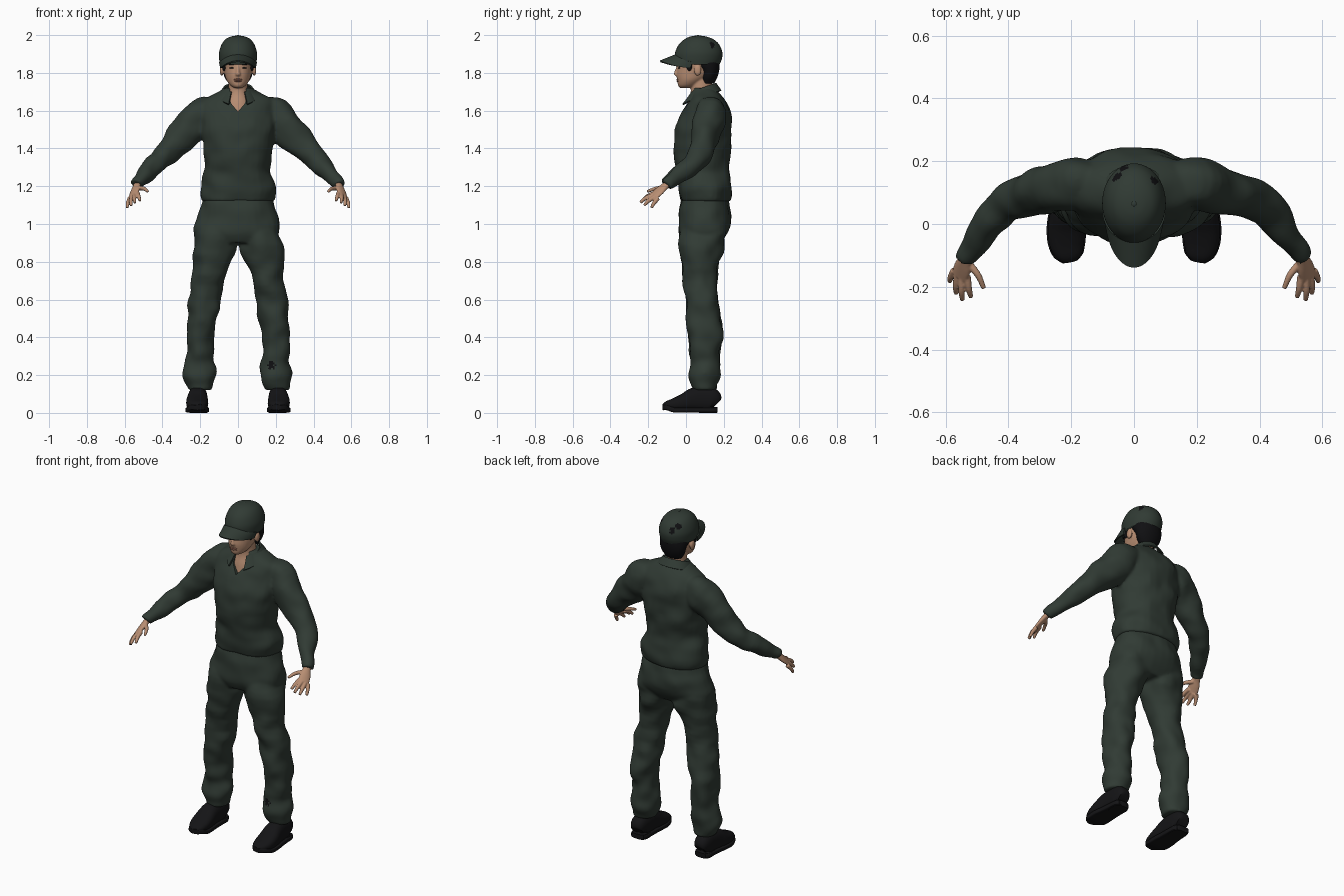
import bpy, bmesh, math
from mathutils import Vector, noise

if "Cube" in bpy.data.objects:
    bpy.data.objects.remove(bpy.data.objects["Cube"])


def material(name, *rgb):
    m = bpy.data.materials.new(name)
    m.use_nodes = True
    m.diffuse_color = (*rgb, 1)
    m.node_tree.nodes["Principled BSDF"].inputs["Base Color"].default_value = (*rgb, 1)
    return m


GREEN = material("dark_green_cloth", .030, .043, .034)
SKIN = material("skin", .48, .27, .17)
LIPS = material("lips", .36, .16, .11)
BLACK = material("black_hair", .005, .005, .006)
LEATHER = material("black_leather", .007, .007, .008)


def finish(name, bm, mat, angle=50):
    bmesh.ops.recalc_face_normals(bm, faces=bm.faces)
    me = bpy.data.meshes.new(name)
    bm.to_mesh(me)
    bm.free()
    ob = bpy.data.objects.new(name, me)
    bpy.context.collection.objects.link(ob)
    me.materials.append(mat)
    shade(ob, angle)
    return ob


def activate(ob):
    bpy.ops.object.select_all(action='DESELECT')
    ob.select_set(True)
    bpy.context.view_layer.objects.active = ob


def shade(ob, angle=50):
    activate(ob)
    bpy.ops.object.shade_smooth_by_angle(angle=math.radians(angle))


def apply(ob, kind, **settings):
    m = ob.modifiers.new(kind.title(), kind)
    for k, v in settings.items():
        setattr(m, k, v)
    activate(ob)
    bpy.ops.object.modifier_apply(modifier=m.name)


def fuse(ob, voxel, smooth):
    """Melt overlapping closed volumes into one smooth skin."""
    apply(ob, 'REMESH', mode='VOXEL', voxel_size=voxel)
    apply(ob, 'SMOOTH', factor=.5, iterations=smooth)
    shade(ob, 80)


def spline(rows, steps):
    """Catmull-Rom interpolation of equal-length number rows."""
    out = []
    for i in range(len(rows) - 1):
        quad = [rows[max(0, min(len(rows) - 1, i + k))] for k in (-1, 0, 1, 2)]
        for j in range(steps):
            t = j / steps
            out.append([(2*b + (c-a)*t + (2*a-5*b+4*c-d)*t*t + (3*b-a-3*c+d)*t**3) / 2
                        for a, b, c, d in zip(*quad)])
    return out + [list(rows[-1])]


def loft(bm, rows, ref=None, power=2, folds=0, steps=5, sides=32):
    """Skin rings (x, y, z, a, b); level rings unless ref gives the a axis."""
    rows = spline(rows, steps)
    rings = []
    for i, (x, y, z, a, b) in enumerate(rows):
        u, v = Vector((1, 0, 0)), Vector((0, 1, 0))
        if ref:
            t = (Vector(rows[min(i + 1, len(rows) - 1)][:3]) - Vector(rows[max(i - 1, 0)][:3])).normalized()
            u = Vector(ref)
            u = (u - t * u.dot(t)).normalized()
            v = t.cross(u)
        ring = []
        for k in range(sides):
            ang = math.tau * k / sides
            c, s = math.cos(ang), math.sin(ang)
            d = u * math.copysign(abs(c)**(2/power), c) * a + v * math.copysign(abs(s)**(2/power), s) * b
            p = Vector((x, y, z)) + d
            if folds:
                p += d.normalized() * folds * noise.noise(Vector((p.x * 11, p.y * 11, p.z * 13)))
            ring.append(bm.verts.new(p))
        rings.append(ring)
    for r, q in zip(rings, rings[1:]):
        for k in range(sides):
            n = (k + 1) % sides
            bm.faces.new((r[k], r[n], q[n], q[k]))
    bm.faces.new(rings[0][::-1])
    bm.faces.new(rings[-1])


def level(rows, s=1):
    """Rows (centre x, half width, front y, back y, z) to loft rings."""
    return [(s * x, (f + b) / 2, z, w, (b - f) / 2) for x, w, f, b, z in rows]


def along(rows, s):
    return [(s * r[0], *r[1:]) for r in rows]


def ball(bm, centre, size, seg=24):
    made = bmesh.ops.create_uvsphere(bm, u_segments=seg, v_segments=seg // 2, radius=1)["verts"]
    bmesh.ops.scale(bm, vec=size, verts=made)
    bmesh.ops.translate(bm, vec=centre, verts=made)


def spots(ob, mat, places, radius):
    """Colour the faces near the given places."""
    ob.data.materials.append(mat)
    for f in ob.data.polygons:
        for p in places:
            gap = (f.center - Vector(p)).length
            if gap < radius * (1 + .6 * noise.noise(f.center * 90)):
                f.material_index = 1


SIDES = (-1, 1)

# Trousers: hips and two legs
bm = bmesh.new()
loft(bm, level([(0, .165, .0, .2, 1.2), (0, .185, -.03, .225, 1.12), (0, .212, -.04, .24, 1.04),
                (0, .228, -.04, .228, .96), (0, .19, -.02, .18, .90)]), folds=.012, power=2.2)
leg = [(.12, .08, -.01, .21, 1.02), (.12, .117, -.04, .205, .89), (.148, .09, -.022, .168, .76),
       (.172, .084, -.003, .168, .62), (.188, .08, .003, .186, .5), (.2, .072, .013, .19, .4),
       (.2, .074, .02, .178, .3), (.202, .085, .022, .178, .23), (.204, .08, .025, .172, .18),
       (.205, .062, .035, .16, .12)]
for s in SIDES:
    loft(bm, level(leg, s), folds=.018)
trousers = finish("trousers", bm, GREEN)
fuse(trousers, .009, 4)
spots(trousers, BLACK, [(.175, .03, .25)], .02)

# Shirt: body and two sleeves
bm = bmesh.new()
loft(bm, level([(0, .188, -.03, .232, 1.12), (0, .202, -.04, .248, 1.18), (0, .188, -.045, .235, 1.24),
                (0, .174, -.055, .228, 1.31), (0, .185, -.066, .24, 1.42), (0, .2, -.052, .242, 1.52),
                (0, .205, -.015, .232, 1.6), (0, .18, .015, .2, 1.66), (0, .105, .03, .17, 1.70),
                (0, .07, .035, .15, 1.72)]), folds=.014, power=2.2)
sleeve = [(.12, .13, 1.6, .07, .07), (.19, .13, 1.575, .096, .085), (.285, .105, 1.475, .09, .073),
          (.36, .085, 1.395, .07, .066), (.42, .052, 1.335, .058, .06), (.48, -.025, 1.275, .05, .046),
          (.525, -.09, 1.225, .037, .036), (.535, -.108, 1.208, .034, .033)]
for s in SIDES:
    loft(bm, along(sleeve, s), ref=(0, 0, 1), folds=.014)
shirt = finish("shirt", bm, GREEN)
fuse(shirt, .009, 4)

# Open neck cut from the shirt
bm = bmesh.new()
outline = [(0, 1.595), (.038, 1.64), (.05, 1.8), (-.05, 1.8), (-.038, 1.64)]
base = bm.faces.new([bm.verts.new((x, -.2, z)) for x, z in outline])
grown = bmesh.ops.extrude_face_region(bm, geom=[base])["geom"]
bmesh.ops.translate(bm, vec=(0, .27, 0), verts=[g for g in grown if isinstance(g, bmesh.types.BMVert)])
cutter = finish("neck_cutter", bm, GREEN)
cutter.hide_render = True
apply(shirt, 'BOOLEAN', operation='DIFFERENCE', object=cutter, solver='EXACT')
bpy.data.objects.remove(cutter)
shade(shirt, 60)


def sheet(name, mat, across, down, point, thick):
    """Curved strip from a point function of two 0-1 parameters."""
    bm = bmesh.new()
    grid = [[bm.verts.new(point(i / across, j / down)) for j in range(down + 1)] for i in range(across + 1)]
    for i in range(across):
        for j in range(down):
            bm.faces.new((grid[i][j], grid[i + 1][j], grid[i + 1][j + 1], grid[i][j + 1]))
    ob = finish(name, bm, mat)
    apply(ob, 'SOLIDIFY', thickness=thick, offset=0)
    shade(ob)


def collar_point(u, v):
    a = math.radians(28 + 304 * u)
    front = (1 + math.cos(a)) / 2
    r = 1 + .42 * v
    return (.073 * r * math.sin(a), .09 - (.066 + .02 * v * front) * r * math.cos(a),
            1.745 - .05 * front - v * (.04 + .03 * front**3))


sheet("collar", GREEN, 40, 5, collar_point, .009)

# Neck, chest and head
bm = bmesh.new()
loft(bm, level([(0, .08, -.005, .12, 1.56), (0, .07, .01, .13, 1.64), (0, .053, .025, .135, 1.70),
                (0, .05, .02, .14, 1.78)]))
loft(bm, level([(0, .018, -.03, .02, 1.72), (0, .04, -.042, .06, 1.733), (0, .06, -.046, .1, 1.76),
                (0, .07, -.05, .14, 1.79), (0, .077, -.046, .162, 1.83), (0, .085, -.045, .17, 1.88),
                (0, .07, -.02, .15, 1.94), (0, .04, .02, .1, 1.97)]))
loft(bm, [(0, -.044, 1.835, .007, .006), (0, -.053, 1.805, .009, .009),
          (0, -.054, 1.792, .014, .01), (0, -.048, 1.783, .01, .006)], sides=12)
for s in SIDES:
    ball(bm, (s * .086, .062, 1.815), (.011, .02, .031))
head = finish("head", bm, SKIN)
fuse(head, .005, 3)

bm = bmesh.new()
for z in (1.765, 1.757):
    ball(bm, (0, -.043, z), (.022, .008, .005))
finish("mouth", bm, LIPS)
bm = bmesh.new()
for s in SIDES:
    ball(bm, (s * .031, -.036, 1.826), (.014, .007, .004))
    ball(bm, (s * .032, -.036, 1.845), (.019, .008, .004))
finish("eyes_and_brows", bm, BLACK)

# Hair with sideburns
bm = bmesh.new()
loft(bm, level([(0, .05, .08, .15, 1.745), (0, .07, .075, .165, 1.775), (0, .08, .07, .175, 1.81),
                (0, .087, .03, .178, 1.85), (0, .08, .02, .17, 1.9)]))
for s in SIDES:
    ball(bm, (s * .074, .018, 1.835), (.01, .014, .025))
finish("hair", bm, BLACK)

# Cap crown, brim and button
bm = bmesh.new()
loft(bm, level([(0, .095, -.052, .178, 1.845), (0, .1, -.06, .19, 1.875), (0, .1, -.057, .192, 1.91),
                (0, .087, -.038, .176, 1.95), (0, .066, -.008, .145, 1.978), (0, .036, .025, .105, 1.993),
                (0, .004, .06, .068, 1.998)]), sides=64, steps=8)
cap = finish("cap_crown", bm, GREEN, 80)
spots(cap, BLACK, [(-.055, .15, 1.95), (.066, .14, 1.95), (-.03, .175, 1.93)], .017)
bm = bmesh.new()
ball(bm, (0, .064, 1.996), (.009, .009, .004), 12)
finish("cap_button", bm, GREEN)


def brim_point(u, v):
    a = math.radians(-82 + 164 * u)
    x = (.097 - .006 * v) * math.sin(a)
    y = .05 - (.107 + .08 * v) * math.cos(a)
    return x, y, 1.893 - .032 * v - .036 * math.sin(a)**2


sheet("cap_brim", GREEN, 32, 6, brim_point, .009)

# Hands: palm, four fingers and thumb
palm = [(.525, -.085, 1.222, .022, .02), (.537, -.112, 1.2, .023, .016), (.546, -.14, 1.175, .031, .014),
        (.555, -.168, 1.15, .031, .011)]
digits = {"fore": [(.532, -.165, 1.163), (.526, -.205, 1.147), (.519, -.233, 1.124)],
          "middle": [(.547, -.168, 1.155), (.549, -.213, 1.137), (.546, -.242, 1.113)],
          "ring": [(.561, -.16, 1.146), (.567, -.197, 1.123), (.566, -.222, 1.098)],
          "little": [(.572, -.148, 1.137), (.583, -.169, 1.111), (.587, -.183, 1.086)],
          "thumb": [(.528, -.125, 1.19), (.497, -.162, 1.187), (.478, -.205, 1.172)]}
for s, side in zip(SIDES, ("right", "left")):
    bm = bmesh.new()
    loft(bm, along(palm, s), ref=(-.05 * s, -.03, .03), sides=20)
    for path in digits.values():
        widths = (.0125, .0105, .0075)
        loft(bm, along([(*p, w, w) for p, w in zip(path, widths)], s), ref=(s, 0, .3), sides=12)
    hand = finish(side + "_hand", bm, SKIN)
    fuse(hand, .0035, 2)

# Shoes: rounded upper, sole and heel block
upper = [(.21, .163, .05, .034, .032), (.212, .14, .068, .046, .06), (.212, .09, .073, .05, .066),
         (.214, .04, .07, .053, .062), (.216, -.01, .056, .058, .047), (.214, -.06, .045, .056, .034),
         (.207, -.1, .038, .042, .024), (.203, -.12, .034, .02, .012)]
sole = [(x, y, .016 + .012 * (y < -.09), a + .004, .014) for x, y, z, a, b in upper]
for s, side in zip(SIDES, ("right", "left")):
    bm = bmesh.new()
    loft(bm, along(upper, s), ref=(1, 0, 0), power=2.5)
    loft(bm, along(sole, s), ref=(1, 0, 0), power=6)
    loft(bm, level([(.211, .046, .07, .165, 0), (.211, .047, .07, .167, .03)], s), power=3)
    finish(side + "_shoe", bm, LEATHER)
